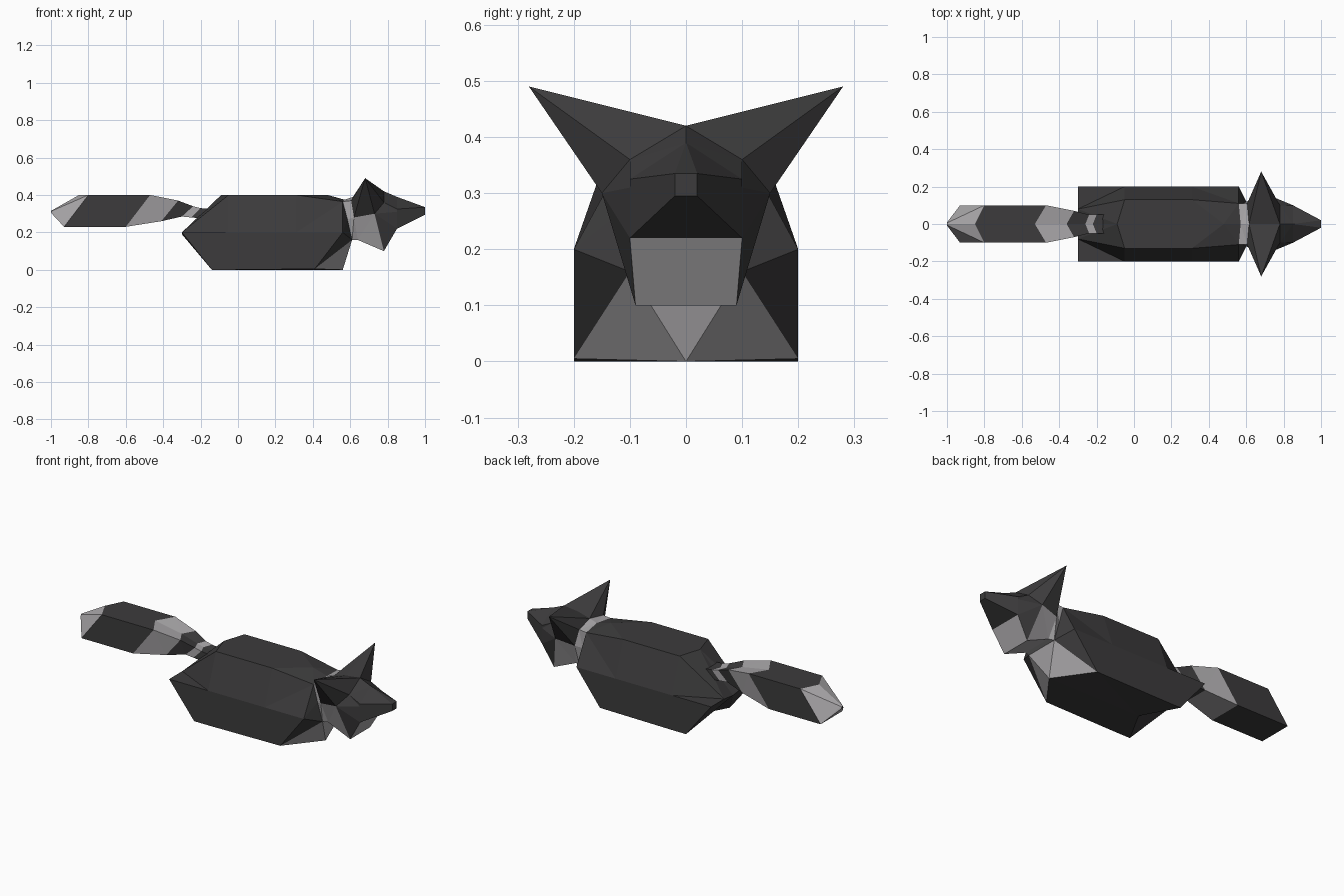
import bpy, bmesh

if "Cube" in bpy.data.objects:
    bpy.data.objects.remove(bpy.data.objects["Cube"])


def material(name, v):
    m = bpy.data.materials.new(name)
    m.diffuse_color = (v, v * 0.97, v, 1)
    m.use_nodes = True
    m.node_tree.nodes["Principled BSDF"].inputs["Base Color"].default_value = m.diffuse_color
    return m


DARK = material("dark_fur", 0.045)
LIGHT = material("light_fur", 0.40)


def finish(name, bm):
    bmesh.ops.remove_doubles(bm, verts=bm.verts, dist=0.0005)
    bmesh.ops.triangulate(bm, faces=bm.faces, quad_method='SHORT_EDGE')
    bmesh.ops.recalc_face_normals(bm, faces=bm.faces)
    me = bpy.data.meshes.new(name)
    bm.to_mesh(me)
    bm.free()
    me.materials.append(DARK)
    me.materials.append(LIGHT)
    ob = bpy.data.objects.new(name, me)
    bpy.context.collection.objects.link(ob)
    return ob


def loft(name, rings, light=()):
    """Skin half sections (top centre ... bottom centre), mirrored in y.
    light holds (section, strip) pairs that get the pale material."""
    bm = bmesh.new()
    loops = []
    for half in rings:
        full = half + [(x, -y, z) for x, y, z in half[-2:0:-1]]
        loops.append([bm.verts.new(p) for p in full])
    n = len(loops[0])
    for i, (a, b) in enumerate(zip(loops, loops[1:])):
        for j in range(n):
            k = (j + 1) % n
            f = bm.faces.new((a[j], a[k], b[k], b[j]))
            f.material_index = int((i, min(j, n - 1 - j)) in light)
    bm.faces.new(loops[0])
    bm.faces.new(loops[-1])
    return finish(name, bm)


# Body with pale chest
neck_back = [(.57, 0, .375), (.56, .11, .365), (.585, .11, .27), (.61, .10, .16), (.61, 0, .16)]
loft("body", [
    [(-.30, 0, .19), (-.30, .08, .20), (-.30, .20, .20), (-.14, .20, 0), (-.03, 0, 0)],
    [(-.09, 0, .40), (-.05, .13, .40), (-.05, .20, .20), (-.05, .20, 0), (-.02, 0, 0)],
    [(.31, 0, .40), (.31, .13, .40), (.31, .20, .20), (.41, .20, .005), (.56, 0, 0)],
    [(.48, 0, .40), (.56, .11, .365), (.56, .20, .20), (.61, .10, .16), (.61, 0, .16)],
    neck_back,
], {(2, 3)})

# Pale collar
neck_front = [(.615, 0, .39), (.605, .11, .37), (.62, .13, .28), (.64, .09, .16), (.64, 0, .16)]
loft("collar", [neck_back, neck_front], {(0, j) for j in range(4)})

# Head with pale cheeks and jaw
brow = [(.78, 0, .42), (.78, .10, .36), (.73, .15, .30), (.78, .09, .10), (.78, 0, .10)]
loft("head", [
    neck_front,
    brow,
    [(.85, 0, .39), (.85, .10, .325), (.85, .10, .31), (.85, .10, .22), (.85, 0, .22)],
    [(1.0, 0, .335), (1.0, .02, .335), (1.0, .02, .315), (1.0, .02, .295), (1.0, 0, .295)],
], {(0, 2), (0, 3), (1, 3)})

# Pointed ears meeting at a ridge over the head
for side, s in (("left", 1), ("right", -1)):
    base = [neck_front[0], (.69, 0, .41), brow[0], brow[1], brow[2], neck_front[2], neck_front[1]]
    bm = bmesh.new()
    vs = [bm.verts.new((x, s * y, z)) for x, y, z in base]
    tip = bm.verts.new((.68, s * .28, .49))
    for a, b in zip(vs, vs[1:] + vs[:1]):
        bm.faces.new((a, b, tip))
    finish(side + "_ear", bm)


# Striped tail: slanted six-sided sections
def tail_ring(centre_x, top_x, bottom_x, top, bottom, w):
    return [(centre_x, 0, top), (top_x, w, top), (bottom_x, w, bottom), (bottom_x, 0, bottom)]


loft("tail", [
    tail_ring(-1.0, -.995, -1.0, .315, .305, .008),
    tail_ring(-.85, -.80, -.93, .40, .23, .10),
    tail_ring(-.53, -.47, -.60, .40, .23, .10),
    tail_ring(-.36, -.32, -.41, .37, .26, .07),
    tail_ring(-.26, -.24, -.30, .34, .285, .05),
    tail_ring(-.22, -.20, -.25, .33, .28, .05),
    tail_ring(-.12, -.10, -.14, .32, .27, .05),
], {(i, j) for i in (0, 2, 4) for j in range(3)})
